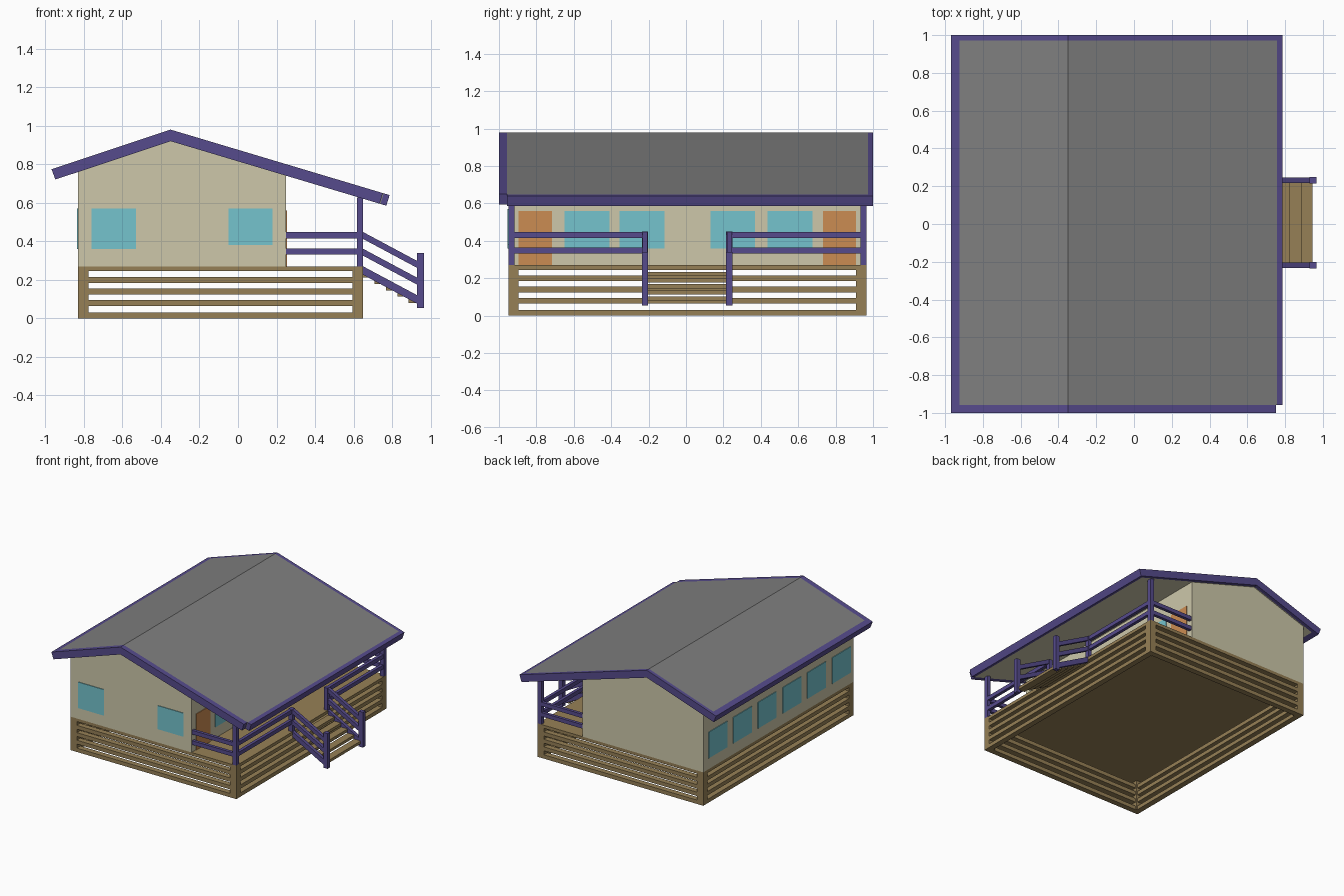
import bpy, bmesh

if "Cube" in bpy.data.objects:
    bpy.data.objects.remove(bpy.data.objects["Cube"])


def mat(name, r, g, b):
    m = bpy.data.materials.new(name)
    m.diffuse_color = (r, g, b, 1)
    m.use_nodes = True
    m.node_tree.nodes["Principled BSDF"].inputs["Base Color"].default_value = m.diffuse_color
    return m


WALL = mat("cream_wall", 0.61, 0.575, 0.40)
WOOD = mat("brown_wood", 0.305, 0.216, 0.093)
TRIM = mat("purple_trim", 0.093, 0.070, 0.262)
GLASS = mat("blue_glass", 0.178, 0.546, 0.61)
DOOR = mat("orange_door", 0.597, 0.262, 0.084)
ROOF = mat("grey_roof", 0.212, 0.212, 0.212)


def prism(name, pts, y0, y1, m):
    """Extrude an x-z profile along y."""
    bm = bmesh.new()
    a = [bm.verts.new((x, y0, z)) for x, z in pts]
    b = [bm.verts.new((x, y1, z)) for x, z in pts]
    n = len(pts)
    bm.faces.new(a)
    bm.faces.new(b[::-1])
    for i in range(n):
        j = (i + 1) % n
        bm.faces.new((a[i], b[i], b[j], a[j]))
    bmesh.ops.recalc_face_normals(bm, faces=bm.faces)
    me = bpy.data.meshes.new(name)
    bm.to_mesh(me)
    bm.free()
    me.materials.append(m)
    ob = bpy.data.objects.new(name, me)
    bpy.context.collection.objects.link(ob)
    return ob


def box(name, x0, x1, y0, y1, z0, z1, m):
    return prism(name, [(x0, z0), (x1, z0), (x1, z1), (x0, z1)], y0, y1, m)


X0, X1, XW = -0.83, 0.65, 0.25      # house left, deck right, porch wall
Y0, Y1 = -0.95, 0.965               # house front and back
S = 0.535                           # stair slope

# slatted base: deck, corner posts and rails
box("deck_floor", X0, X1, Y0, Y1, 0.245, 0.27, WOOD)
for x in (X0, X1 - 0.055):
    for y in (Y0, Y1 - 0.055):
        box("base_corner_post", x, x + 0.055, y, y + 0.055, 0, 0.245, WOOD)
for z in (0, 0.064, 0.125, 0.184):
    for y in (Y0, Y1 - 0.045):
        box("base_rail", X0 + 0.055, X1 - 0.055, y, y + 0.045, z, z + 0.031, WOOD)
    for x in (X0, X1 - 0.045):
        box("base_side_rail", x, x + 0.045, Y0 + 0.055, Y1 - 0.055, z, z + 0.031, WOOD)

# house body with gable
prism("house_walls", [(X0, 0.27), (XW, 0.27), (XW, 0.75), (-0.35, 0.93), (X0, 0.77)],
      Y0, Y1, WALL)

# windows and doors as thin plates
T = 0.005
box("front_window", -0.76, -0.53, Y0 - T, Y0 + T / 2, 0.36, 0.57, GLASS)
box("front_window", -0.05, 0.18, Y0 - T, Y0 + T / 2, 0.38, 0.57, GLASS)
for y in (-0.65, -0.355, 0.13, 0.435):
    box("porch_window", XW - T / 2, XW + T, y, y + 0.24, 0.36, 0.56, GLASS)
for y in (-0.895, 0.732):
    box("porch_door", XW - T / 2, XW + T, y, y + 0.178, 0.27, 0.56, DOOR)
for i in range(6):
    y = -0.91 + i * 0.315
    box("left_window", X0 - T, X0 + T / 2, y, y + 0.235, 0.36, 0.57, GLASS)


# roof profile helpers: top and underside heights at a given x
def top(x):
    return 0.98 - (0.333 * (-0.35 - x) if x < -0.35 else 0.299 * (x + 0.35))


def under(x):
    return top(x) - 0.06


def slab(name, xs_top, xs_bot, y0, y1, m):
    pts = [(x, top(x)) for x in xs_top] + [(x, under(x)) for x in reversed(xs_bot)]
    return prism(name, pts, y0, y1, m)


YF, YB = -0.957, 0.972
roof = slab("roof", (-0.925, -0.35, 0.757), (-0.905, -0.35, 0.74), YF, YB, ROOF)
roof.data.materials.append(WALL)
for p in roof.data.polygons:        # pale soffit below
    if p.normal.z < -0.5:
        p.material_index = 1
slab("front_fascia", (-0.968, -0.35, 0.752), (-0.948, -0.35, 0.735), -1, YF, TRIM)
slab("back_fascia", (-0.968, -0.35, 0.787), (-0.948, -0.35, 0.77), YB, 1, TRIM)
slab("left_fascia", (-0.968, -0.925), (-0.948, -0.905), YF, YB, TRIM)
slab("right_fascia", (0.757, 0.787), (0.74, 0.77), YF, YB, TRIM)

# porch posts and railings
PW = 0.033
YL, YR = -0.235, 0.215              # stair rail positions
for y in (Y0, Y1 - PW):
    box("porch_post", X1 - PW, X1, y, y + PW, 0.27, 0.628, TRIM)
    for z in (0.332, 0.416):
        box("porch_end_rail", XW, X1 - PW, y + 0.004, y + PW - 0.004, z, z + 0.032, TRIM)
for a, b in ((Y0 + PW, YL), (YR + PW, Y1 - PW)):
    for z in (0.332, 0.416):
        box("porch_side_rail", X1 - PW + 0.004, X1 - 0.004, a, b, z, z + 0.032, TRIM)

# stair railings
XE = 0.928
for y in (YL, YR):
    box("stair_top_post", X1 - PW, X1, y, y + PW, 0.27, 0.45, TRIM)
    box("stair_bottom_post", XE, 0.965, y, y + PW, 0.055, 0.34, TRIM)
    for z, h in ((0.412, 0.036), (0.325, 0.036), (0.226, 0.044)):
        d = S * (XE - X1)
        prism("stair_rail", [(X1, z), (XE, z - d), (XE, z - d + h), (X1, z + h)],
              y + 0.003, y + PW - 0.003, TRIM)

# stair treads
for i in range(5):
    x, z = X1 + 0.059 * i, 0.211 - 0.0325 * i
    box("stair_tread", x, x + 0.059, YL + PW - 0.005, YR + 0.005, z, z + 0.022, WOOD)
